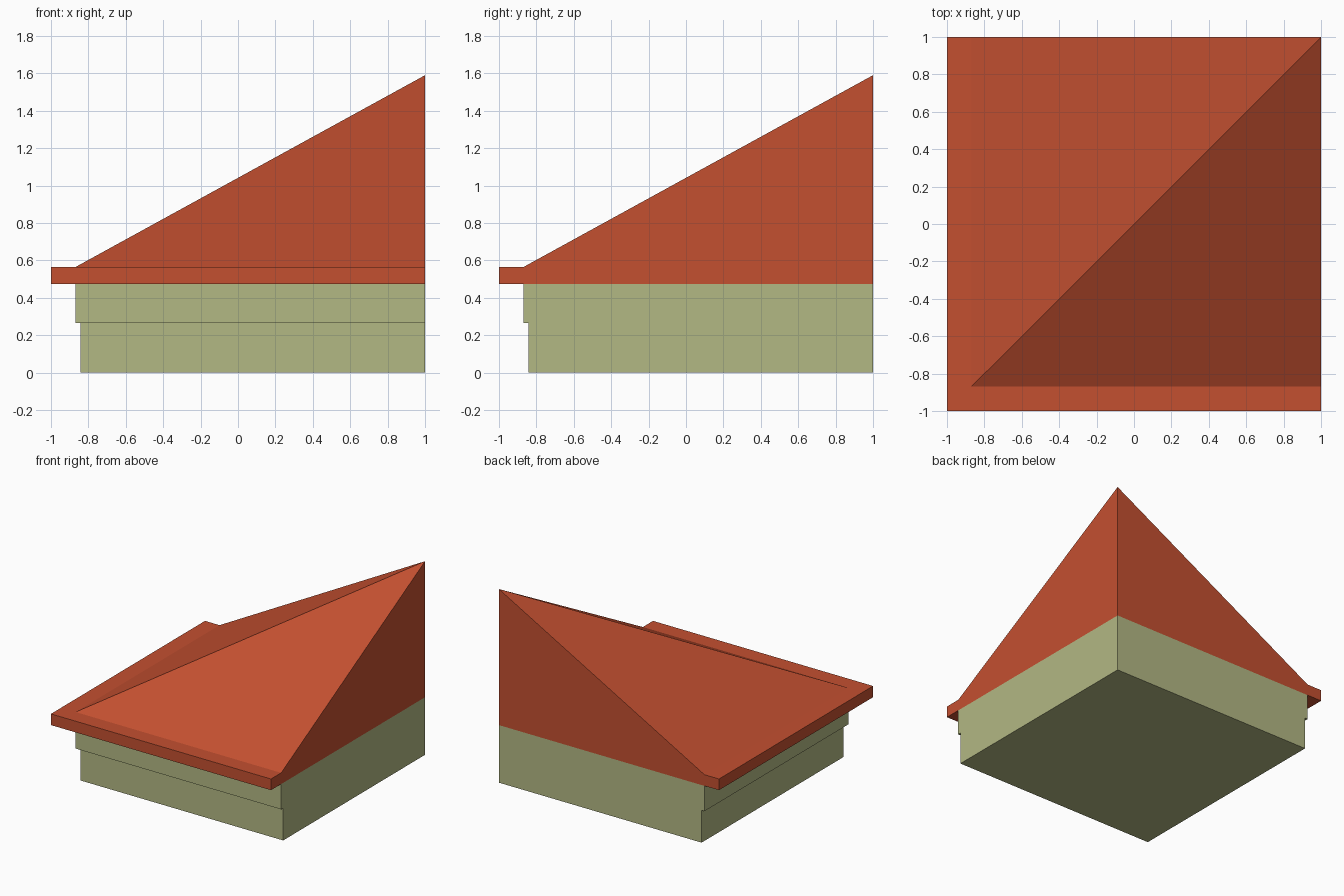
import bpy, bmesh

if "Cube" in bpy.data.objects:
    bpy.data.objects.remove(bpy.data.objects["Cube"])


def material(name, color):
    m = bpy.data.materials.new(name)
    m.diffuse_color = (*color, 1)
    m.use_nodes = True
    m.node_tree.nodes["Principled BSDF"].inputs["Base Color"].default_value = m.diffuse_color
    return m


wall_mat = material("wall_green", (0.45, 0.48, 0.23))
roof_mat = material("roof_red", (0.55, 0.08, 0.03))


def finish(name, bm, mat):
    bmesh.ops.recalc_face_normals(bm, faces=bm.faces)
    mesh = bpy.data.meshes.new(name)
    bm.to_mesh(mesh)
    bm.free()
    mesh.materials.append(mat)
    obj = bpy.data.objects.new(name, mesh)
    bpy.context.collection.objects.link(obj)


def corner_block(name, edge, z0, z1, mat):
    """Square block from (edge, edge) to the shared inner corner (1, 1)."""
    bm = bmesh.new()
    bmesh.ops.create_cube(bm, size=1)
    for v in bm.verts:
        v.co.x = edge if v.co.x < 0 else 1
        v.co.y = edge if v.co.y < 0 else 1
        v.co.z = z0 if v.co.z < 0 else z1
    finish(name, bm, mat)


# Stepped walls and overhanging eave
corner_block("lower_wall", -0.842, 0, 0.265, wall_mat)
corner_block("upper_wall", -0.868, 0.265, 0.473, wall_mat)
corner_block("eave", -1, 0.473, 0.565, roof_mat)

# Quarter hip roof: square base rising to an apex over the inner corner
e, z = -0.868, 0.565
bm = bmesh.new()
base = [bm.verts.new((x, y, z)) for x, y in ((e, e), (1, e), (1, 1), (e, 1))]
apex = bm.verts.new((1, 1, 1.59))
bm.faces.new(base)
for i in range(4):
    a, b = base[i], base[(i + 1) % 4]
    bm.faces.new((a, b, apex))
finish("hip_roof", bm, roof_mat)
